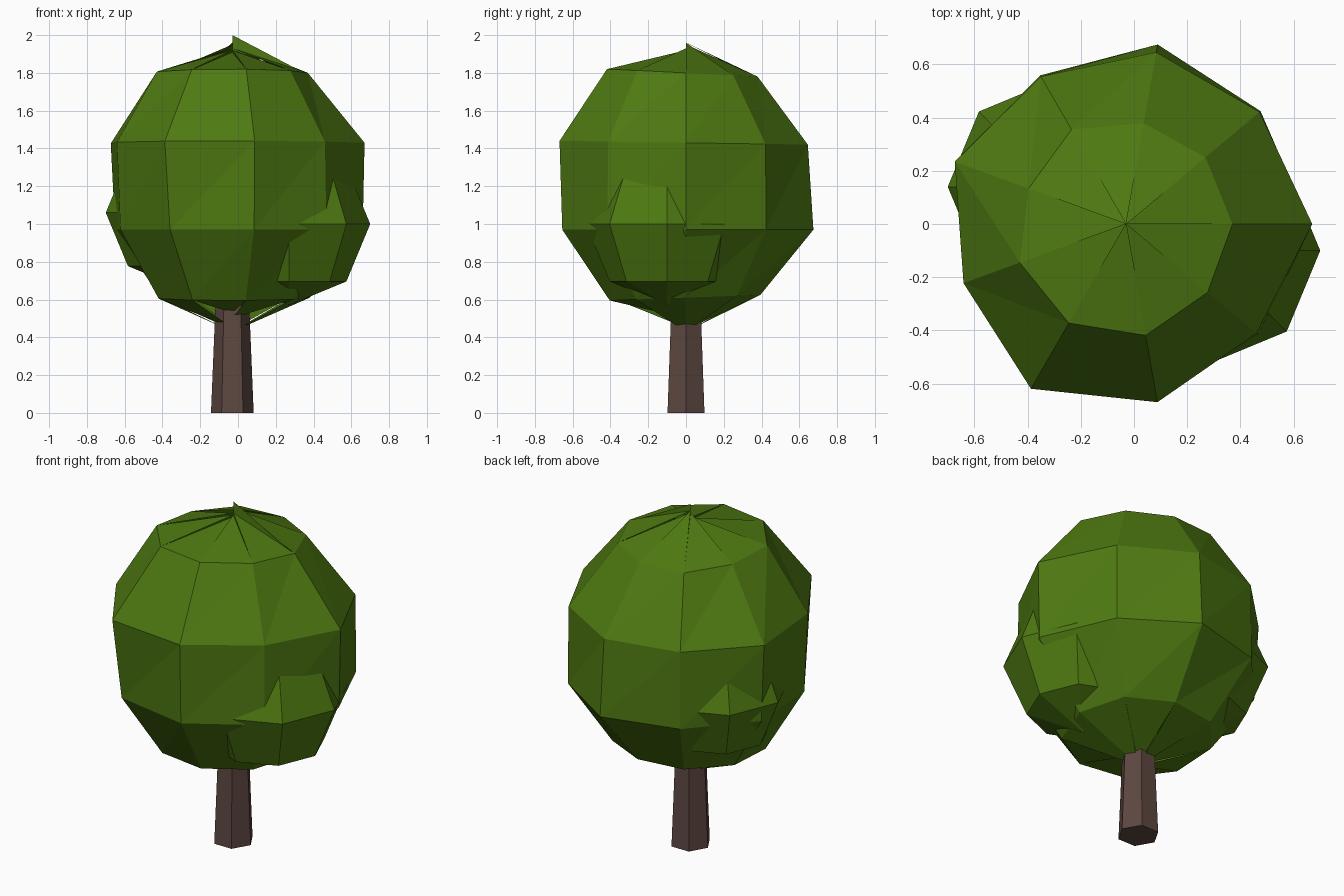
import bpy, bmesh, math

if "Cube" in bpy.data.objects:
    bpy.data.objects.remove(bpy.data.objects["Cube"])

CX = -0.03  # trunk and canopy axis


def material(name, srgb):
    m = bpy.data.materials.new(name)
    lin = [((c / 255 + 0.055) / 1.055) ** 2.4 for c in srgb]
    m.diffuse_color = (*lin, 1)
    m.use_nodes = True
    m.node_tree.nodes["Principled BSDF"].inputs["Base Color"].default_value = m.diffuse_color
    return m


leaf = material("leaf green", (78, 121, 17))
bark = material("bark brown", (93, 71, 65))


def finish(bm, name, mat):
    me = bpy.data.meshes.new(name)
    bm.to_mesh(me)
    bm.free()
    me.materials.append(mat)
    ob = bpy.data.objects.new(name, me)
    bpy.context.collection.objects.link(ob)
    return ob


# Trunk: tapered hexagonal post running up into the leaves
bm = bmesh.new()
bmesh.ops.create_cone(bm, cap_ends=True, segments=6, radius1=0.113, radius2=0.08, depth=0.8)
# put corners on the x axis
low = min(bm.verts, key=lambda v: v.co.z + v.co.x * 0.001)
turn = -math.atan2(low.co.y, low.co.x)
for v in bm.verts:
    a = math.atan2(v.co.y, v.co.x) + turn
    r = math.hypot(v.co.x, v.co.y)
    v.co = (CX + r * math.cos(a), r * math.sin(a), v.co.z + 0.4)
finish(bm, "trunk", bark)

# Canopy: nine-sided ball with uneven radii (z, lean, radius at every 40 degrees)
rings = [
    (0.61, 0.015, (.41, .42, .40, .41, .41, .415, .42, .41, .41)),
    (0.97, 0.0, (.69, .66, .685, .645, .66, .63, .66, .665, .65)),
    (1.43, -0.01, (.70, .655, .655, .64, .685, .65, .715, .68, .64)),
    (1.80, -0.02, (.40, .39, .385, .41, .39, .425, .43, .425, .40)),
]
N = 9
bm = bmesh.new()
rows = []
for z, lean, radii in rings:
    row = []
    for i, r in enumerate(radii):
        a = math.tau * i / N
        row.append(bm.verts.new((CX + r * math.cos(a), r * math.sin(a), z + lean * math.sin(a))))
    rows.append(row)
for lo, hi in zip(rows, rows[1:]):
    for i in range(N):
        j = (i + 1) % N
        bm.faces.new((lo[i], lo[j], hi[j]))
        bm.faces.new((lo[i], hi[j], hi[i]))
# each end triangle has its own tip, leaving ragged creases at the poles
tops = (1.96, 1.95, 1.96, 1.95, 1.93, 1.92, 1.91, 1.92, 1.93)
bottoms = (.43, .44, .43, .44, .43, .45, .53, .50, .43)
for i in range(N):
    j = (i + 1) % N
    bm.faces.new((rows[-1][i], rows[-1][j], bm.verts.new((CX, 0, tops[i]))))
    bm.faces.new((rows[0][j], rows[0][i], bm.verts.new((CX, 0, bottoms[i]))))
# upright sliver at the crown seam
bm.faces.new([bm.verts.new(p) for p in ((CX, 0, 1.92), (0.37, 0, 1.79), (CX, 0, 2.0))])
finish(bm, "canopy", leaf)


# Side clumps: small eight-sided balls poking out of the canopy
def clump(name, centre, radius):
    bm = bmesh.new()
    bmesh.ops.create_uvsphere(bm, u_segments=8, v_segments=4, radius=radius)
    for v in bm.verts:
        v.co.x += centre[0]
        v.co.y += centre[1]
        v.co.z += centre[2]
    finish(bm, name, leaf)


clump("right_clump", (0.27, -0.10, 1.0), 0.43)
clump("left_clump", (-0.30, 0.14, 1.06), 0.40)
